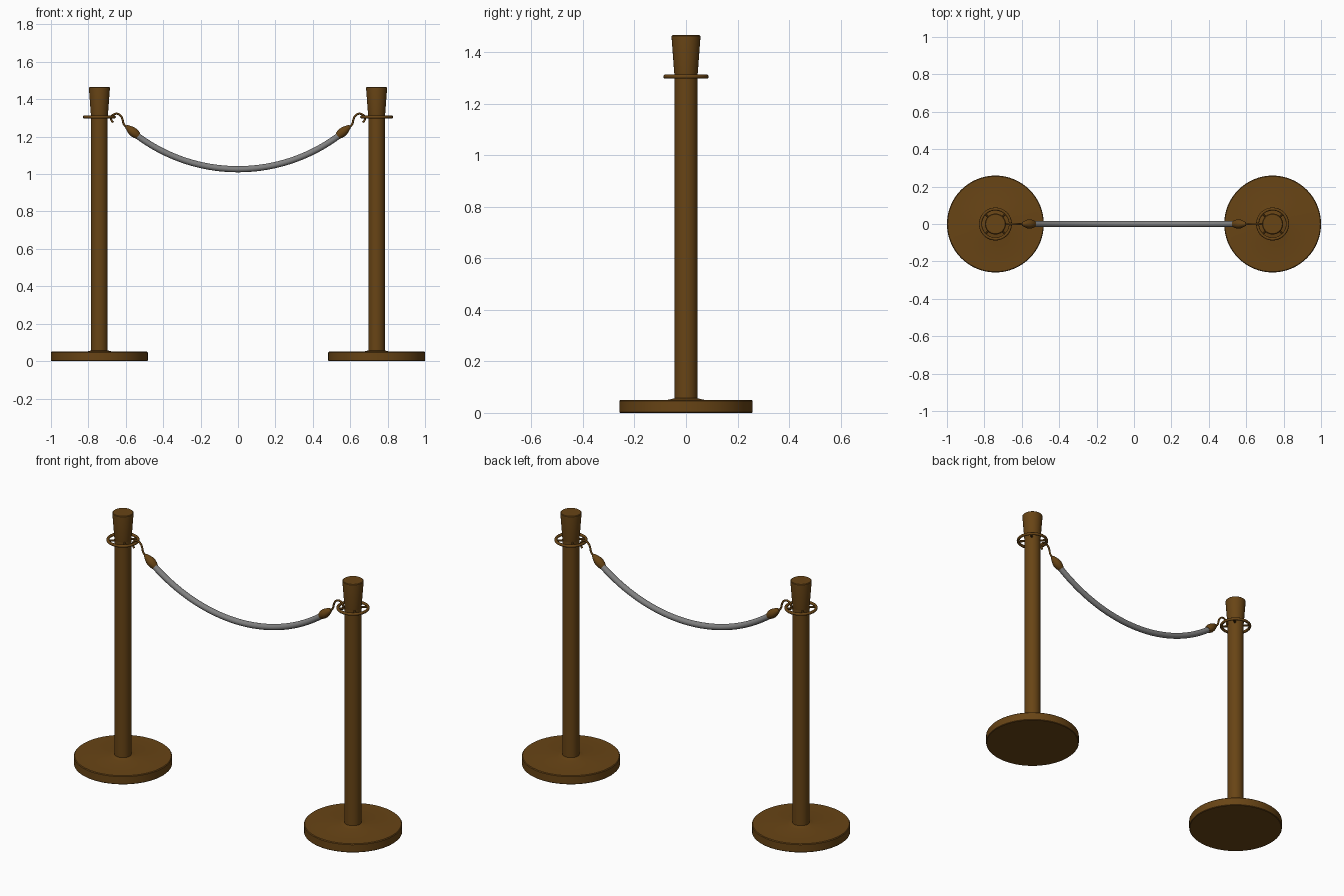
import bpy, bmesh, math
from mathutils import Vector, Matrix

if "Cube" in bpy.data.objects:
    bpy.data.objects.remove(bpy.data.objects["Cube"])


def material(name, rgb):
    m = bpy.data.materials.new(name)
    m.diffuse_color = (*rgb, 1)
    m.use_nodes = True
    m.node_tree.nodes["Principled BSDF"].inputs["Base Color"].default_value = m.diffuse_color
    return m


brass = material("dark_brass", (0.138, 0.058, 0.0075))
grey = material("rope_grey", (0.22, 0.22, 0.22))


def finish(name, bm, mat=None, matrix=None):
    bmesh.ops.recalc_face_normals(bm, faces=bm.faces)
    me = bpy.data.meshes.new(name)
    bm.to_mesh(me)
    bm.free()
    ob = bpy.data.objects.new(name, me)
    bpy.context.collection.objects.link(ob)
    if matrix:
        ob.matrix_world = matrix
    if mat:
        me.materials.append(mat)
    bpy.ops.object.select_all(action='DESELECT')
    bpy.context.view_layer.objects.active = ob
    ob.select_set(True)
    bpy.ops.object.shade_smooth_by_angle(angle=math.radians(35))
    return ob


def lathe(name, profile, mat, matrix, n=48):
    """Spin a list of (radius, height) points around z and cap the ends."""
    bm = bmesh.new()
    rings = [[bm.verts.new((r * math.cos(2 * math.pi * i / n), r * math.sin(2 * math.pi * i / n), z))
              for i in range(n)] for r, z in profile]
    for a, b in zip(rings, rings[1:]):
        for i in range(n):
            j = (i + 1) % n
            bm.faces.new((a[i], a[j], b[j], b[i]))
    bm.faces.new(rings[0][::-1])
    bm.faces.new(rings[-1])
    return finish(name, bm, mat, matrix)


def tube(name, pts, radius, mat=None, n=12):
    """Sweep a circle along a path lying in the xz plane."""
    bm = bmesh.new()
    rings = []
    side = Vector((0, 1, 0))
    for k, p in enumerate(pts):
        t = (pts[min(k + 1, len(pts) - 1)] - pts[max(k - 1, 0)]).normalized()
        up = t.cross(side)
        rings.append([bm.verts.new(p + radius * (math.cos(a) * side + math.sin(a) * up))
                      for a in (2 * math.pi * i / n for i in range(n))])
    for a, b in zip(rings, rings[1:]):
        for i in range(n):
            j = (i + 1) % n
            bm.faces.new((a[i], a[j], b[j], b[i]))
    bm.faces.new(rings[0][::-1])
    bm.faces.new(rings[-1])
    return finish(name, bm, mat)


def smooth_path(pts, steps=6):
    """Catmull-Rom curve through the points."""
    p = [2 * pts[0] - pts[1]] + pts + [2 * pts[-1] - pts[-2]]
    out = []
    for a, b, c, d in zip(p, p[1:], p[2:], p[3:]):
        for s in range(steps):
            t = s / steps
            out.append(0.5 * (2 * b + (c - a) * t + (2 * a - 5 * b + 4 * c - d) * t * t
                              + (3 * b - a - 3 * c + d) * t ** 3))
    return out + [pts[-1]]


def ring_with_spokes(name, major, minor, matrix, n=48, m=12):
    bm = bmesh.new()
    g = [[bm.verts.new(((major + minor * math.cos(v)) * math.cos(u),
                        (major + minor * math.cos(v)) * math.sin(u), minor * math.sin(v)))
          for v in (2 * math.pi * j / m for j in range(m))]
         for u in (2 * math.pi * i / n for i in range(n))]
    for i in range(n):
        for j in range(m):
            a, b = g[i], g[(i + 1) % n]
            bm.faces.new((a[j], b[j], b[(j + 1) % m], a[(j + 1) % m]))
    # four diagonal spokes into the post
    for k in range(4):
        mat = (Matrix.Rotation(math.radians(45 + 90 * k), 4, 'Z')
               @ Matrix.Translation((0.058, 0, 0)) @ Matrix.Rotation(math.pi / 2, 4, 'Y'))
        bmesh.ops.create_cone(bm, cap_ends=True, segments=10, radius1=0.006, radius2=0.006,
                              depth=0.044, matrix=mat)
    return finish(name, bm, brass, matrix)


POST_X = 0.741
END_X, END_Z, LOW_Z = 0.545, 1.210, 1.026

# rope: circular arc hanging between the ferrules
sag = END_Z - LOW_Z
R = (END_X ** 2 + sag ** 2) / (2 * sag)
half = math.asin(END_X / R)
arc = [Vector((R * math.sin(a), 0, LOW_Z + R - R * math.cos(a)))
       for a in (half * (i / 24 - 1) for i in range(49))]
tube("rope", arc, 0.0165, grey, n=24)

for s, side in ((-1, "left"), (1, "right")):
    at = Matrix.Translation((s * POST_X, 0, 0))
    # weighted base disc with a low collar
    lathe(side + "_base", [(0.256, 0), (0.259, 0.003), (0.259, 0.046), (0.255, 0.05),
                           (0.072, 0.0505), (0.056, 0.054), (0.044, 0.057)], brass, at, 64)
    # post and flared cap
    lathe(side + "_post", [(0.0445, 0.04), (0.0445, 1.315)], brass, at)
    lathe(side + "_cap", [(0.0445, 1.310), (0.046, 1.322), (0.056, 1.457),
                          (0.0555, 1.463), (0.052, 1.466)], brass, at)
    # ring that holds the hooks
    ring_with_spokes(side + "_ring", 0.08, 0.008, at @ Matrix.Translation((0, 0, 1.305)))
    # rope ferrule, axis pointing outward and up
    axis = Vector((s * 0.063, 0, 0.052)).normalized()
    place = (Matrix.Translation((s * 0.534, 0, 1.203))
             @ axis.to_track_quat('Z', 'Y').to_matrix().to_4x4())
    lathe(side + "_ferrule", [(0.018, 0), (0.022, 0.012), (0.025, 0.03), (0.023, 0.046),
                              (0.017, 0.064), (0.011, 0.078), (0.006, 0.084)], brass, place, 32)
    # S-shaped hook over the ring
    hook = [(0.590, 1.249), (0.604, 1.258), (0.613, 1.272), (0.616, 1.287), (0.622, 1.304),
            (0.634, 1.318), (0.651, 1.323), (0.669, 1.316), (0.678, 1.301), (0.676, 1.286),
            (0.668, 1.276)]
    tube(side + "_hook", smooth_path([Vector((s * x, 0, z)) for x, z in hook]), 0.0055, brass)
